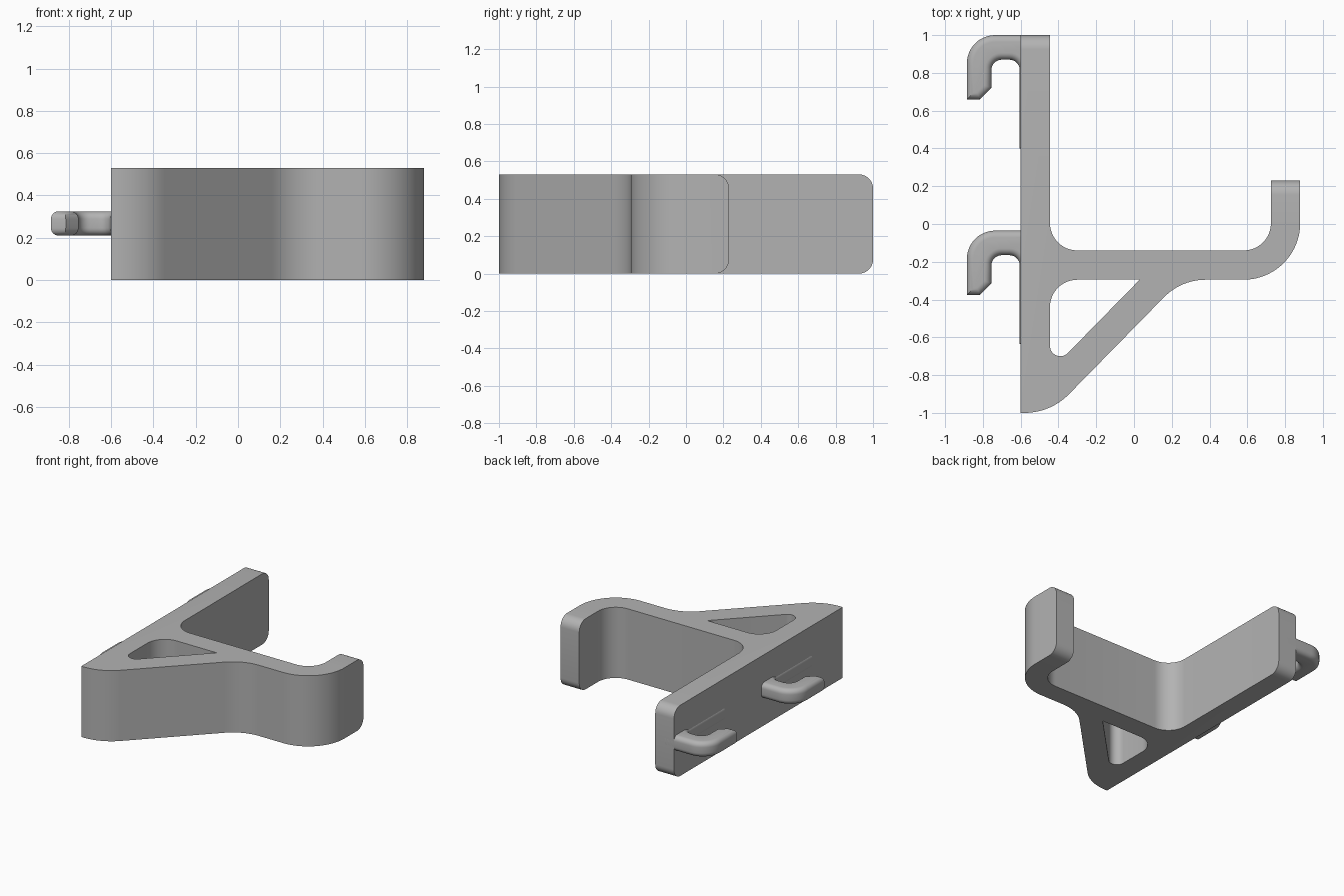
import bpy, bmesh, math

if "Cube" in bpy.data.objects:
    bpy.data.objects.remove(bpy.data.objects["Cube"])

HEIGHT = 0.53

grey = bpy.data.materials.new("plain grey")
grey.diffuse_color = (0.45, 0.45, 0.45, 1)
grey.use_nodes = True
grey.node_tree.nodes["Principled BSDF"].inputs["Base Color"].default_value = grey.diffuse_color


def arc(cx, cy, r, a0, a1, n=12):
    """Points on an arc, angles in degrees."""
    angles = [math.radians(a0 + (a1 - a0) * i / n) for i in range(n + 1)]
    return [(cx + r * math.cos(a), cy + r * math.sin(a)) for a in angles]


def prism(name, points, z0, z1, bevel_rule=None, radius=0.0, segments=6):
    """Extrude an outline upwards, rounding the edges picked by bevel_rule."""
    bm = bmesh.new()
    face = bm.faces.new([bm.verts.new((x, y, z0)) for x, y in points])
    new = bmesh.ops.extrude_face_region(bm, geom=[face])["geom"]
    for v in new:
        if isinstance(v, bmesh.types.BMVert):
            v.co.z = z1
    bmesh.ops.recalc_face_normals(bm, faces=bm.faces)
    if bevel_rule:
        edges = [e for e in bm.edges if bevel_rule(e.verts[0].co, e.verts[1].co)]
        bmesh.ops.bevel(bm, geom=edges, offset=radius, segments=segments,
                        profile=0.5, affect='EDGES', clamp_overlap=False)
    mesh = bpy.data.meshes.new(name)
    bm.to_mesh(mesh)
    bm.free()
    mesh.materials.append(grey)
    obj = bpy.data.objects.new(name, mesh)
    bpy.context.collection.objects.link(obj)
    return obj


def activate(obj):
    bpy.ops.object.select_all(action='DESELECT')
    obj.select_set(True)
    bpy.context.view_layer.objects.active = obj


# Bracket: back bar, arm with upturned tip, and diagonal brace
outline = ([(-0.6, 1), (-0.6, -1)]
           + arc(-0.58, -0.67, 0.33, -90, -45)
           + arc(0.38, -0.605, 0.31, 135, 90)
           + arc(0.58, 0.005, 0.30, -90, 0, 20)
           + [(0.88, 0.23), (0.725, 0.23)]
           + arc(0.58, 0.005, 0.145, 0, -90)
           + arc(-0.30, 0.005, 0.145, 270, 180)
           + [(-0.445, 1)])


def end_edge(a, b):
    level = abs(a.z - b.z) < 1e-4 and abs(a.y - b.y) < 1e-4
    return level and any(abs(a.y - y) < 1e-4 for y in (1, 0.23))


bracket = prism("bracket", outline, 0, HEIGHT, end_edge, 0.075, 8)

# Triangular opening in the brace
opening = ([(0.03, -0.295)]
           + arc(-0.30, -0.44, 0.145, 90, 180)
           + arc(-0.39, -0.645, 0.055, 180, 315))
cutter = prism("opening_cutter", opening, -0.1, HEIGHT + 0.1)
cutter.hide_render = True
cut = bracket.modifiers.new("opening", 'BOOLEAN')
cut.operation = 'DIFFERENCE'
cut.solver = 'EXACT'
cut.object = cutter
activate(bracket)
bpy.ops.object.modifier_apply(modifier="opening")
bpy.data.objects.remove(cutter)

# Two wall hooks, each with a root strip sunk into the back bar
ROOT = -0.52


def hook_outline(dy):
    pts = ([(ROOT, 1)]
           + arc(-0.735, 0.85, 0.15, 90, 180)
           + [(-0.885, 0.66), (-0.815, 0.66), (-0.755, 0.72)]
           + arc(-0.70, 0.815, 0.055, 180, 90, 8)
           + arc(-0.66, 0.815, 0.055, 90, 0, 8)
           + [(-0.605, 0.40), (ROOT, 0.40)])
    return [(x, y + dy) for x, y in pts]


def rim_edge(a, b):
    return abs(a.z - b.z) < 1e-4 and not (abs(a.x - ROOT) < 1e-4 and abs(b.x - ROOT) < 1e-4)


hooks = [prism(name, hook_outline(dy), 0.21, 0.325, rim_edge, 0.036)
         for name, dy in (("upper_hook", 0), ("lower_hook", -1.035))]

for obj in [bracket] + hooks:
    activate(obj)
    bpy.ops.object.shade_smooth_by_angle(angle=math.radians(30))
